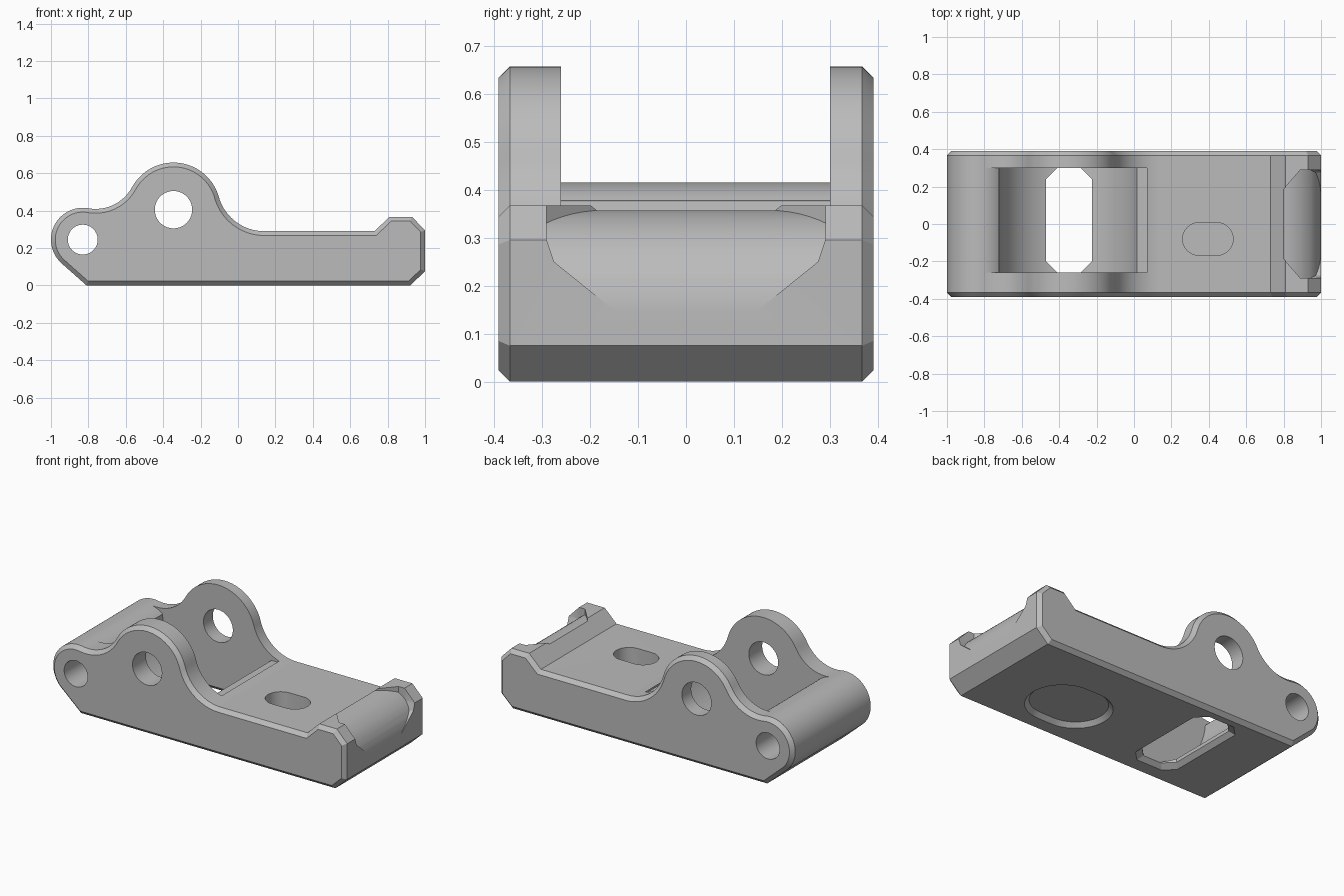
import bpy
import bmesh
from math import cos, sin, radians
from mathutils import Vector

cube = bpy.data.objects.get("Cube")
if cube:
    bpy.data.objects.remove(cube, do_unlink=True)

grey = bpy.data.materials.new("plain grey")
grey.use_nodes = True
grey.diffuse_color = (0.5, 0.5, 0.5, 1)
grey.node_tree.nodes["Principled BSDF"].inputs["Base Color"].default_value = (0.5, 0.5, 0.5, 1)


def arc(cx, cy, r, start, end, n=20):
    angles = [radians(start + (end - start) * i / n) for i in range(n + 1)]
    return [(cx + r * cos(a), cy + r * sin(a)) for a in angles]


def finish(bm, name):
    bmesh.ops.recalc_face_normals(bm, faces=bm.faces[:])
    mesh = bpy.data.meshes.new(name)
    bm.to_mesh(mesh)
    bm.free()
    mesh.materials.append(grey)
    obj = bpy.data.objects.new(name, mesh)
    bpy.context.collection.objects.link(obj)
    return obj


def prism(name, outline, low, high, axis="y", chamfer=0):
    """Extrude an outline along y or z, optionally chamfering both ends."""
    def place(p, t):
        return (p[0], t, p[1]) if axis == "y" else (p[0], p[1], t)
    bm = bmesh.new()
    ends = [[bm.verts.new(place(p, t)) for p in outline] for t in (low, high)]
    caps = [bm.faces.new(ring) for ring in ends]
    n = len(outline)
    for i in range(n):
        j = (i + 1) % n
        bm.faces.new((ends[0][i], ends[0][j], ends[1][j], ends[1][i]))
    bmesh.ops.recalc_face_normals(bm, faces=bm.faces[:])
    if chamfer:
        bmesh.ops.inset_region(bm, faces=caps, thickness=chamfer, depth=chamfer,
                               use_even_offset=True, use_boundary=True)
    return finish(bm, name)


def hull(name, points):
    bm = bmesh.new()
    for p in points:
        bm.verts.new(Vector(p))
    bmesh.ops.convex_hull(bm, input=bm.verts[:])
    return finish(bm, name)


def cut(target, cutter):
    mod = target.modifiers.new("cut", "BOOLEAN")
    mod.operation = "DIFFERENCE"
    mod.solver = "EXACT"
    mod.object = cutter
    bpy.context.view_layer.objects.active = target
    bpy.ops.object.modifier_apply(modifier=mod.name)
    bpy.data.objects.remove(cutter, do_unlink=True)


def stadium(cx, cy, r, d):
    return arc(cx + d, cy, r, -90, 90) + arc(cx - d, cy, r, 90, 270)


def octagon(grow):
    x0, x1, y0, y1, c = -0.47 - grow, -0.225 + grow, -0.26 - grow, 0.30 + grow, 0.06
    return [(x0 + c, y0), (x1 - c, y0), (x1, y0 + c), (x1, y1 - c),
            (x1 - c, y1), (x0 + c, y1), (x0, y1 - c), (x0, y0 + c)]


PIVOT = (-0.345, 0.405)
BARREL = (-0.83, 0.245)

# Side profile: flat base, raised end lip, deck, lug and barrel joined by fillets
side = [(-0.81, 0), (0.92, 0), (1, 0.075), (1, 0.295), (0.93, 0.367), (0.81, 0.367), (0.73, 0.29)]
side += arc(0.14, 0.542, 0.252, 270, 195.8)
side += arc(*PIVOT, 0.252, 15.8, 151.5, 32)[1:]
tilt = radians(80)
side += arc(BARREL[0] + 0.392 * cos(tilt), BARREL[1] + 0.392 * sin(tilt), 0.222, 331.5, 260)[1:]
side += arc(*BARREL, 0.17, 80, 228, 32)[1:]
body = prism("hinge_bracket", side, -0.367, 0.367, chamfer=0.023)

# Opening between the lugs, with a round trough below
gap = arc(*BARREL, 0.17, 80, 51, 8) + arc(*PIVOT, 0.38, 184.5, 342.4, 40)
gap += [(0.07, 0.29), (0.07, 0.8), (gap[0][0], 0.8)]
cut(body, prism("lug_gap_cutter", gap, -0.26, 0.30))

# Pin holes
cut(body, prism("pivot_hole_cutter", arc(*PIVOT, 0.1, 0, 351, 39), -0.6, 0.6))
cut(body, prism("barrel_hole_cutter", arc(*BARREL, 0.08, 0, 351, 39), -0.6, 0.6))

# Window through the trough floor, flared underneath
cut(body, prism("window_cutter", octagon(0), -0.1, 0.15, "z"))
flare = [(x, y, -0.01) for x, y in octagon(0.035)] + [(x, y, 0.025) for x, y in octagon(0)]
cut(body, hull("window_flare_cutter", flare))

# Deck pocket and shallow base recess with a sloped rim
cut(body, prism("deck_pocket_cutter", stadium(0.395, -0.08, 0.0875, 0.0475), 0.1, 0.4, "z"))
rim = [(x, y, -0.01) for x, y in stadium(0.395, -0.08, 0.215, 0.0475)]
rim += [(x, y, 0.025) for x, y in stadium(0.395, -0.08, 0.18, 0.0475)]
cut(body, hull("base_recess_cutter", rim))

# Flared scoop at the end, leaving a rounded nose in the middle
scoop = []
for s in (-1, 1):
    for x in (0.89, 1.1):
        scoop += [(x, s * 0.29, 0.295), (x, s * 0.29, 0.5)]
    for x in (0.93, 1.1):
        scoop += [(x, s * 0.145, 0.145), (x, s * 0.275, 0.25)]
    scoop += [(0.79, s * 0.175, 0.3), (0.79, s * 0.175, 0.5), (0.79, s * 0.145, 0.145)]
scoop_cutter = hull("scoop_cutter", scoop)
cut(scoop_cutter, prism("nose_form", arc(0.788, 0.145, 0.212, 0, 355, 71), -0.6, 0.6))
cut(body, scoop_cutter)

# Smooth curves with crisp edges
bpy.ops.object.select_all(action="DESELECT")
body.select_set(True)
bpy.context.view_layer.objects.active = body
bpy.ops.object.shade_smooth_by_angle(angle=radians(25))
